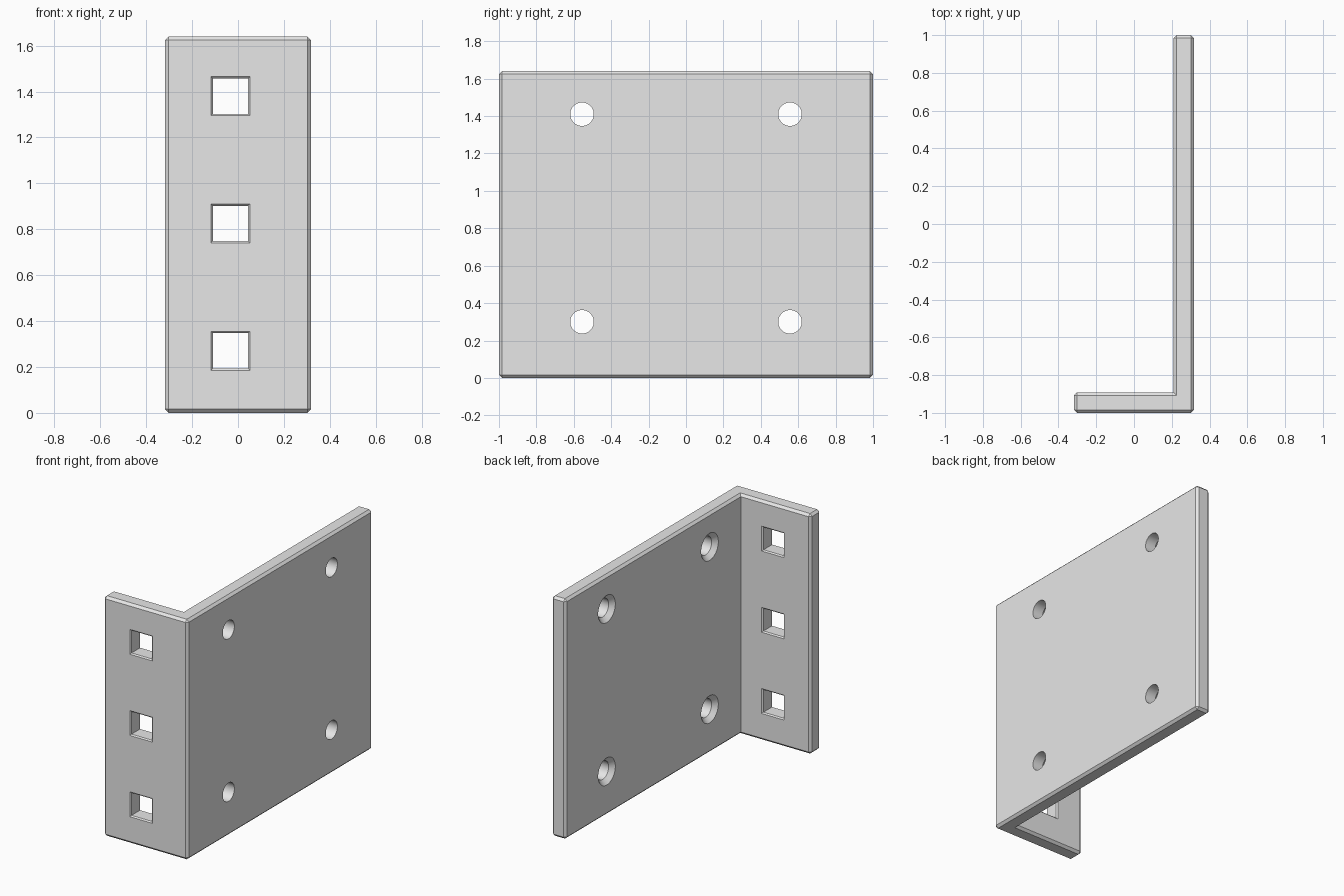
import bpy
import bmesh
from math import cos, sin, pi, sqrt, radians
from mathutils import Vector

cube = bpy.data.objects.get("Cube")
if cube:
    bpy.data.objects.remove(cube, do_unlink=True)

HALF_W, HALF_D, HEIGHT = 0.318, 1.0, 1.64
THICK, CHAMFER = 0.108, 0.016
INNER_X = HALF_W - THICK      # inner face of the side plate
INNER_Y = -HALF_D + THICK     # inner face of the front flange

steel = bpy.data.materials.new("light grey steel")
steel.use_nodes = True
grey = (0.8, 0.8, 0.8, 1)
steel.diffuse_color = grey
steel.node_tree.nodes["Principled BSDF"].inputs["Base Color"].default_value = grey


def make_object(name, bm):
    bmesh.ops.recalc_face_normals(bm, faces=bm.faces)
    mesh = bpy.data.meshes.new(name)
    bm.to_mesh(mesh)
    bm.free()
    mesh.materials.append(steel)
    obj = bpy.data.objects.new(name, mesh)
    bpy.context.collection.objects.link(obj)
    return obj


def make_bracket():
    """L-shaped profile pulled upward, every convex edge chamfered."""
    profile = [(-HALF_W, -HALF_D), (HALF_W, -HALF_D), (HALF_W, HALF_D),
               (INNER_X, HALF_D), (INNER_X, INNER_Y), (-HALF_W, INNER_Y)]
    bm = bmesh.new()
    base = bm.faces.new([bm.verts.new((x, y, 0)) for x, y in profile])
    top = bmesh.ops.extrude_face_region(bm, geom=[base], use_keep_orig=True)
    bmesh.ops.translate(bm, vec=(0, 0, HEIGHT),
                        verts=[g for g in top["geom"] if isinstance(g, bmesh.types.BMVert)])
    bmesh.ops.recalc_face_normals(bm, faces=bm.faces)
    convex = [e for e in bm.edges if e.is_convex]
    bmesh.ops.bevel(bm, geom=convex, offset=CHAMFER, segments=1,
                    affect='EDGES', clamp_overlap=True)
    return make_object("angle_bracket", bm)


def make_cutter(name, axis, centre, rings, sides):
    """Turned cutter: rings are (position along axis, radius) pairs."""
    bm = bmesh.new()
    loops = []
    for d, r in rings:
        loop = []
        for i in range(sides):
            a = 2 * pi * (i + 0.5) / sides
            u, v = r * cos(a), r * sin(a)
            offset = (d, u, v) if axis == 'X' else (u, d, v)
            loop.append(bm.verts.new(Vector(centre) + Vector(offset)))
        loops.append(loop)
    for low, high in zip(loops, loops[1:]):
        for i in range(sides):
            j = (i + 1) % sides
            bm.faces.new((low[i], low[j], high[j], high[i]))
    bm.faces.new(loops[0])
    bm.faces.new(loops[-1])
    cutter = make_object(name, bm)
    cutter.hide_render = True
    return cutter


bracket = make_bracket()
cutters = []

# Countersunk round screw holes, wide on the inner side
R, SINK = 0.063, 0.03
for y in (-0.556, 0.556):
    for z in (0.30, 1.41):
        rings = [(INNER_X - 0.01, R + SINK + 0.01), (INNER_X + SINK, R), (HALF_W + 0.05, R)]
        cutters.append(make_cutter("screw_hole_cutter", 'X', (0, y, z), rings, 32))

# Square cage-nut holes with a slight chamfer at both mouths
S, LIP = 0.077 * sqrt(2), 0.008
for z in (0.27, 0.825, 1.38):
    wide = S + 2 * LIP * sqrt(2)
    rings = [(-HALF_D - LIP, wide), (-HALF_D + LIP, S),
             (INNER_Y - LIP, S), (INNER_Y + LIP, wide)]
    cutters.append(make_cutter("square_hole_cutter", 'Y', (-0.033, 0, z), rings, 4))

bpy.ops.object.select_all(action='DESELECT')
bracket.select_set(True)
bpy.context.view_layer.objects.active = bracket
for cutter in cutters:
    cut = bracket.modifiers.new("hole", 'BOOLEAN')
    cut.operation = 'DIFFERENCE'
    cut.solver = 'EXACT'
    cut.object = cutter
    bpy.ops.object.modifier_apply(modifier=cut.name)
    bpy.data.objects.remove(cutter, do_unlink=True)

bpy.ops.object.shade_smooth_by_angle(angle=radians(20))
